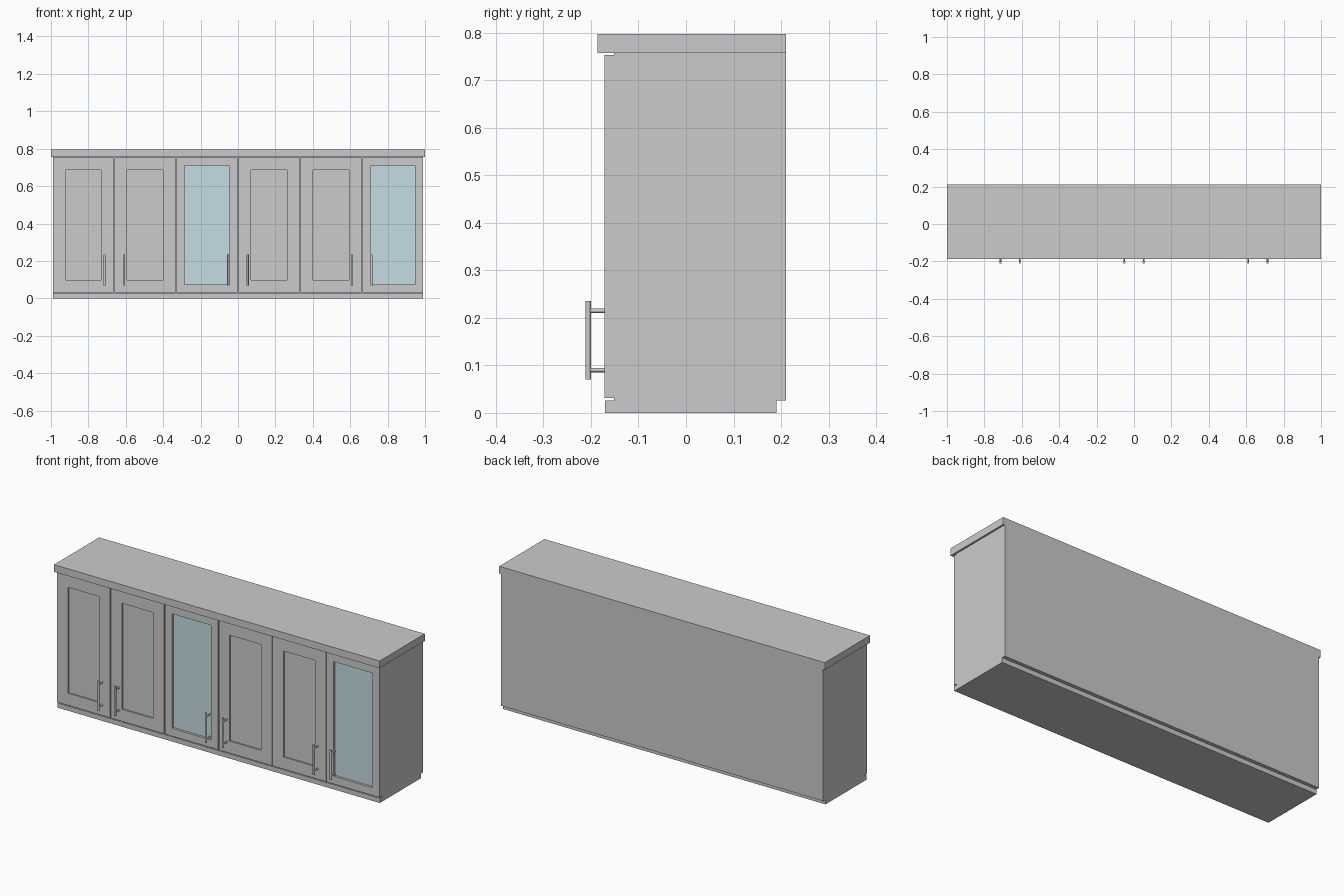
import bpy, bmesh
from mathutils import Vector, Matrix

if "Cube" in bpy.data.objects:
    bpy.data.objects.remove(bpy.data.objects["Cube"])

HALF_W = 0.99            # cabinet half width
PITCH = 0.331            # door spacing
DOOR_Z = (0.031, 0.753)
DOOR_Y = (-0.172, -0.152)


def box_bm(x0, x1, y0, y1, z0, z1):
    bm = bmesh.new()
    size = Matrix.Diagonal((x1 - x0, y1 - y0, z1 - z0, 1))
    mid = Matrix.Translation(((x0 + x1) / 2, (y0 + y1) / 2, (z0 + z1) / 2))
    bmesh.ops.create_cube(bm, size=1, matrix=mid @ size)
    bm.normal_update()
    return bm


def finish(bm, name, mat=None):
    bmesh.ops.recalc_face_normals(bm, faces=bm.faces)
    me = bpy.data.meshes.new(name)
    bm.to_mesh(me)
    bm.free()
    ob = bpy.data.objects.new(name, me)
    bpy.context.collection.objects.link(ob)
    if mat:
        me.materials.append(mat)
    return ob


def box(name, *bounds, mat=None):
    return finish(box_bm(*bounds), name, mat)


def facing(bm, y):
    return [f for f in bm.faces if f.normal.y * y > 0.9]


def panel_door(name, x0, x1):
    # Solid door with a straight-walled recessed panel
    bm = box_bm(x0, x1, *DOOR_Y, *DOOR_Z)
    front = facing(bm, -1)
    bmesh.ops.inset_region(bm, faces=front, thickness=0.067, use_even_offset=True)
    inner = bmesh.ops.extrude_discrete_faces(bm, faces=front)["faces"]
    bmesh.ops.translate(bm, verts=inner[0].verts, vec=Vector((0, 0.009, 0)))
    finish(bm, name)


def glass_door(name, x0, x1):
    # Open frame holding a glass pane
    m = 0.043
    bm = box_bm(x0, x1, *DOOR_Y, *DOOR_Z)
    sides = facing(bm, -1) + facing(bm, 1)
    bmesh.ops.inset_individual(bm, faces=sides, thickness=m, use_even_offset=True)
    edges = [e for f in sides for e in f.edges]
    bmesh.ops.delete(bm, geom=sides, context='FACES_ONLY')
    bmesh.ops.bridge_loops(bm, edges=edges)
    finish(bm, name + "_frame")
    box(name + "_glass", x0 + m, x1 - m, -0.159, -0.155,
        DOOR_Z[0] + m, DOOR_Z[1] - m, mat=glass)


def rod(bm, start, end, radius):
    a, b = Vector(start), Vector(end)
    rot = (b - a).to_track_quat('Z', 'Y').to_matrix().to_4x4()
    bmesh.ops.create_cone(bm, cap_ends=True, segments=16, radius1=radius,
                          radius2=radius, depth=(b - a).length,
                          matrix=Matrix.Translation((a + b) / 2) @ rot)


def handle(name, x):
    # Vertical bar on two standoffs
    bm = bmesh.new()
    rod(bm, (x, -0.206, 0.07), (x, -0.206, 0.235), 0.006)
    for z in (0.09, 0.215):
        rod(bm, (x, -0.206, z), (x, -0.170, z), 0.0045)
    ob = finish(bm, name)
    bpy.ops.object.select_all(action='DESELECT')
    ob.select_set(True)
    bpy.context.view_layer.objects.active = ob
    bpy.ops.object.shade_smooth_by_angle()


glass = bpy.data.materials.new("glass")
glass.diffuse_color = (0.55, 0.72, 0.76, 1)
glass.use_nodes = True
glass.node_tree.nodes["Principled BSDF"].inputs["Base Color"].default_value = glass.diffuse_color

# Worktop and plinth
box("worktop", -1, 1, -0.186, 0.21, 0.757, 0.797)
box("base", -HALF_W, HALF_W, -0.17, 0.19, 0, 0.026)

# Carcass panels
T = 0.02
Z0, Z1 = 0.026, 0.757
for s, side in ((-1, "left"), (1, "right")):
    x = sorted((s * HALF_W, s * (HALF_W - T)))
    box(side + "_side_panel", *x, -0.151, 0.19, Z0, Z1)
box("back_panel", -HALF_W, HALF_W, 0.19, 0.21, Z0, Z1)
box("floor_panel", -HALF_W + T, HALF_W - T, -0.151, 0.19, Z0, Z0 + T)
box("ceiling_panel", -HALF_W + T, HALF_W - T, -0.151, 0.19, Z1 - T, Z1)
for i in range(-2, 3):
    x = i * PITCH
    box(f"divider_{i + 3}", x - T / 2, x + T / 2, -0.151, 0.19, Z0 + T, Z1 - T)

# Doors, left to right; handle side: 1 = right edge, -1 = left edge
layout = [("panel", 1), ("panel", -1), ("glass", 1),
          ("panel", -1), ("panel", 1), ("glass", -1)]
for i, (kind, side) in enumerate(layout):
    left, right = (i - 3) * PITCH, (i - 2) * PITCH
    x0 = max(left + 0.0025, -HALF_W)
    x1 = min(right - 0.0025, HALF_W)
    (panel_door if kind == "panel" else glass_door)(f"door_{i + 1}", x0, x1)
    handle(f"handle_{i + 1}", (right if side > 0 else left) - side * 0.052)
